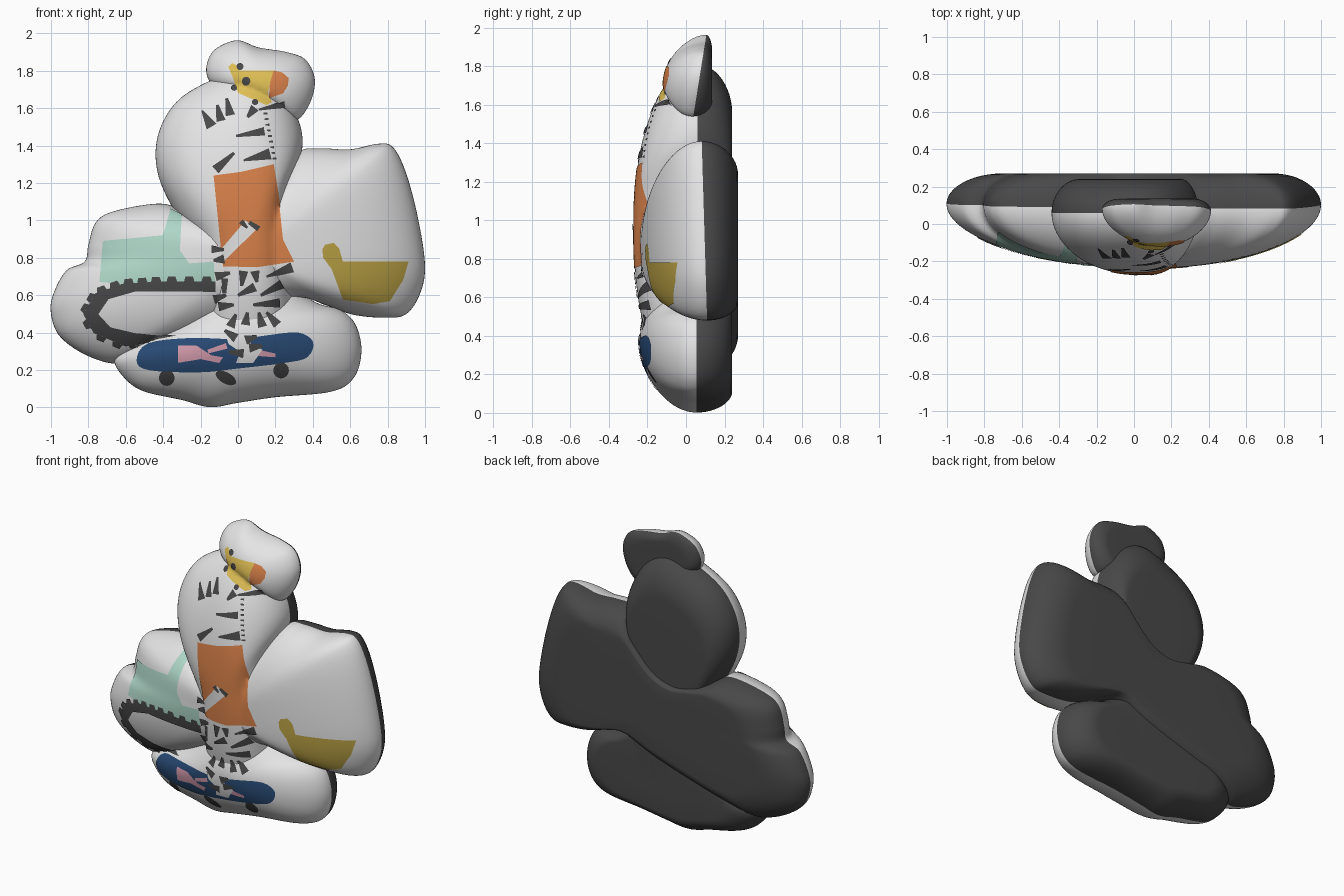
import bpy, bmesh, math
from mathutils import Vector
from mathutils.bvhtree import BVHTree

if "Cube" in bpy.data.objects:
    bpy.data.objects.remove(bpy.data.objects["Cube"])


def material(name, r, g, b):
    m = bpy.data.materials.new(name)
    m.diffuse_color = (r, g, b, 1)
    m.use_nodes = True
    m.node_tree.nodes["Principled BSDF"].inputs["Base Color"].default_value = m.diffuse_color
    return m


WHITE = material("white fabric", 0.78, 0.78, 0.78)
DARK = material("charcoal", 0.065, 0.065, 0.065)
ORANGE = material("orange", 0.69, 0.22, 0.068)
MINT = material("mint", 0.42, 0.67, 0.57)
YELLOW = material("yellow", 0.74, 0.52, 0.09)
MUSTARD = material("mustard", 0.50, 0.365, 0.06)
NAVY = material("navy", 0.022, 0.07, 0.18)
PINK = material("pink", 0.68, 0.34, 0.43)


def smooth_loop(pts, n=8):
    """Closed Catmull-Rom curve through the points."""
    out, k = [], len(pts)
    P = [Vector(p) for p in pts]
    for i in range(k):
        a, b, c, d = P[i - 1], P[i], P[(i + 1) % k], P[(i + 2) % k]
        for j in range(n):
            t = j / n
            out.append(0.5 * (2 * b + (c - a) * t + (2 * a - 5 * b + 4 * c - d) * t * t
                              + (3 * b - a - 3 * c + d) * t ** 3))
    return out


def finish(bm, name, mats):
    me = bpy.data.meshes.new(name)
    bm.to_mesh(me)
    for m in mats:
        me.materials.append(m)
    for p in me.polygons:
        p.use_smooth = True
    ob = bpy.data.objects.new(name, me)
    bpy.context.collection.objects.link(ob)
    return ob


cushions = []


def cushion(name, pts, centre, seam, front, back, tilt=0.0, power=2.0):
    """Padded shape: domed white front, flatter dark back, meeting at a seam."""
    loop, c = smooth_loop(pts), Vector(centre)
    k = len(loop)
    soft = loop[:]
    for _ in range(160):                                 # rounder outline for the inner rings
        soft = [(soft[i - 1] + soft[i] * 2 + soft[(i + 1) % k]) / 4 for i in range(k)]
    bm = bmesh.new()
    rings = []
    N, M = 26, 12

    def ring(r, dy, lean=1.0):
        w = min(r, 1) ** 3
        q = [c + (s.lerp(p, w) - c) * r for p, s in zip(loop, soft)]
        return [bm.verts.new((p.x, seam + lean * tilt * (p.y - c.y) + dy, p.y)) for p in q]

    for i in range(N - 1, -1, -1):                       # domed front down to the seam
        r = max(math.cos(i / N * math.pi / 2), 0.03)
        rings.append(ring(r, (front - seam) * math.sqrt(1 - r ** power)))
    flat = 0.74
    for i in range(1, M + 1):                            # rounded back edge
        a = i / M * math.pi / 2
        rings.append(ring(flat + (1 - flat) * math.cos(a),
                          (back - seam) * math.sin(a), 1 - math.sin(a)))
    rings.append(ring(0.4, back - seam, 0))
    for i in range(len(rings) - 1):
        for j in range(k):
            f = bm.faces.new((rings[i][j], rings[i][(j + 1) % k],
                              rings[i + 1][(j + 1) % k], rings[i + 1][j]))
            f.material_index = 0 if i < N - 1 else 1
    for rg, dy, mi in ((rings[0], front - seam, 0), (rings[-1], back - seam, 1)):
        v = bm.verts.new((c.x, seam + dy, c.y))
        for j in range(k):
            bm.faces.new((rg[j], rg[(j + 1) % k], v)).material_index = mi
    bmesh.ops.recalc_face_normals(bm, faces=bm.faces[:])
    cushions.append(BVHTree.FromBMesh(bm))
    return finish(bm, name, (WHITE, DARK))


def surface(x, z, lift):
    """Front-most cushion point at x, z, raised by lift."""
    best = None
    for t in cushions:
        co, n, _, _ = t.ray_cast(Vector((x, -2, z)), Vector((0, 1, 0)))
        if co and (best is None or co.y < best[0].y):
            best = (co, n)
    if best is None:
        return Vector((x, 0.08, z))
    co, n = best
    return co + (n if n.y < 0 else -n) * lift


def patch(name, shapes, mat, lift=0.004, step=0.02):
    """Thin printed shapes draped over the cushions."""
    bm = bmesh.new()
    for pts in shapes:
        bm.faces.new([bm.verts.new((p[0], 0, p[1])) for p in pts])
    xs = [v.co.x for v in bm.verts]
    zs = [v.co.z for v in bm.verts]
    for lo, hi, no in ((min(xs), max(xs), (1, 0, 0)), (min(zs), max(zs), (0, 0, 1))):
        for i in range(math.floor(lo / step), math.ceil(hi / step)):
            p = Vector(no) * (i * step + 0.00137)
            bmesh.ops.bisect_plane(bm, geom=bm.verts[:] + bm.edges[:] + bm.faces[:],
                                   plane_co=p, plane_no=no, dist=1e-5)
    bmesh.ops.triangulate(bm, faces=bm.faces[:])
    for v in bm.verts:
        v.co = surface(v.co.x, v.co.z, lift)
    for f in bm.faces:
        f.normal_update()
        if f.normal.y > 0:
            f.normal_flip()
    return finish(bm, name, (mat,))


def disc(x, z, rx, rz=None, n=16, turn=0.0):
    rz = rz or rx
    out = []
    for i in range(n):
        a, b = rx * math.cos(i * math.tau / n), rz * math.sin(i * math.tau / n)
        out.append((x + a * math.cos(turn) - b * math.sin(turn),
                    z + a * math.sin(turn) + b * math.cos(turn)))
    return out


def wedge(x1, z1, x2, z2, w1=0.015, w2=0.05):
    a, b = Vector((x1, z1)), Vector((x2, z2))
    s = Vector((z1 - z2, x2 - x1)).normalized() / 2
    return [a + s * w1, a - s * w1, b - s * w2, b + s * w2]


# Padded cushions
cushion("vehicle_cushion", [
    (-1, .5), (-.99, .6), (-.92, .73), (-.82, .78), (-.80, .87), (-.76, .99), (-.66, 1.05),
    (-.42, 1.09), (-.28, 1.05), (-.1, 1.0), (.08, 1.06), (.24, 1.24), (.33, 1.37), (.45, 1.385),
    (.6, 1.38), (.75, 1.41), (.83, 1.39), (.9, 1.25), (.965, 1.0), (1, .75), (.97, .6), (.9, .5),
    (.8, .48), (.62, .495), (.46, .55), (.34, .58), (.1, .46), (-.3, .33), (-.6, .25),
    (-.7, .24), (-.85, .30), (-.96, .39)], (.08, .8), .1, -.235, .27, -.03, 2.1)
cushion("torso_cushion", [
    (-.12, 1.76), (-.3, 1.66), (-.4, 1.53), (-.44, 1.38), (-.42, 1.22), (-.34, 1.05), (-.24, .9),
    (-.19, .7), (-.18, .5), (-.18, .28), (-.1, .12), (.05, .07), (.2, .12), (.29, .35), (.31, .6),
    (.31, .8), (.28, 1.0), (.29, 1.2), (.345, 1.4), (.31, 1.57), (.2, 1.74), (.05, 1.81)],
    (.06, .95), .06, -.27, .24, 0, 2.5)
cushion("board_cushion", [
    (-.66, .25), (-.6, .15), (-.5, .085), (-.3, .04), (-.15, .002), (0, .025), (.2, .055),
    (.5, .085), (.62, .16), (.66, .3), (.63, .44), (.55, .52), (.42, .56), (.26, .66), (.05, .74),
    (-.15, .64), (-.35, .44), (-.58, .33)], (.04, .38), .055, -.24, .24, 0, 2.0)
cushion("head_cushion", [
    (-.17, 1.8), (-.15, 1.88), (-.1, 1.93), (0, 1.963), (.11, 1.925), (.26, 1.9), (.36, 1.86),
    (.41, 1.76), (.39, 1.64), (.32, 1.54), (.24, 1.57), (.1, 1.62), (-.05, 1.69),
    (-.14, 1.73)], (.13, 1.74), .07, -.115, .135, .16, 2.3)

# Head print
patch("face_print", [[(-.05, 1.82), (-.03, 1.84), (0, 1.825), (.01, 1.8), (.19, 1.8), (.17, 1.73),
                      (.16, 1.68), (.18, 1.63), (.15, 1.615), (0, 1.68), (-.02, 1.75)]], YELLOW)
patch("nose_print", [[(.19, 1.8), (.235, 1.79), (.27, 1.76), (.265, 1.72), (.24, 1.68),
                      (.165, 1.655), (.17, 1.73)]], ORANGE)
patch("face_spots", [disc(.045, 1.745, .022), disc(.012, 1.82, .018), disc(-.02, 1.705, .016),
                     disc(.09, 1.63, .016)], DARK, .007)

# Shirt and arm
patch("shirt_print", [[(-.13, 1.24), (.02, 1.26), (.19, 1.3), (.22, 1.1), (.24, .9), (.3, .78),
                       (.1, .75), (-.08, .755), (-.1, .95)]], ORANGE)
patch("arm_print", [[(-.11, .81), (-.085, .85), (.04, 1.0), (.1, .955), (-.07, .785)]],
      WHITE, .006)
patch("arm_stripes", [wedge(.015, .995, .05, .96, .03, .012), wedge(.11, .955, .06, .99, .03, .02),
                      wedge(-.13, .785, -.07, .795), wedge(-.14, .845, -.07, .845, .04, .015)],
      DARK, .008)

# Tracked vehicle
patch("cab_print", [[(-.74, .67), (-.72, .89), (-.4, .92), (-.36, 1.06), (-.3, 1.03), (-.31, .84),
                     (-.26, .77), (-.13, .78), (-.12, .64), (-.4, .64)]], MINT)
track = [(-.12, .675), (-.4, .675), (-.62, .66), (-.76, .61), (-.825, .5), (-.77, .4), (-.6, .33),
         (-.33, .38)]
patch("track_print", [track + [(-.55, .4), (-.68, .43), (-.745, .5), (-.69, .58), (-.55, .62),
                               (-.12, .62)]], DARK, .006)
teeth = []
for a, b in zip(track[:-1], track[1:]):
    a, b = Vector(a), Vector(b)
    n = max(1, round((b - a).length / .085))
    d = (b - a).normalized()
    out = Vector((d.y, -d.x))
    for i in range(n):
        p = a.lerp(b, (i + .5) / n)
        teeth.append(wedge(*p, *(p + out * .025), .055, .04))
patch("track_teeth", teeth[:-2], DARK, .0065)
patch("bucket_print", [[(.45, .845), (.465, .87), (.51, .88), (.54, .85), (.56, .78), (.91, .78),
                        (.88, .68), (.81, .57), (.72, .555), (.56, .58), (.5, .74),
                        (.455, .8)]], MUSTARD)

# Board with wheels
patch("board_print", [smooth_loop([
    (-.54, .25), (-.48, .34), (-.25, .37), (0, .365), (.15, .385), (.32, .4), (.4, .35),
    (.37, .27), (.25, .24), (0, .21), (-.2, .19), (-.47, .2)], 4)], NAVY)
patch("board_pattern", [[(-.32, .33), (-.22, .33), (-.14, .28), (-.08, .27), (-.1, .24),
                         (-.2, .26), (-.32, .24)],
                        [(.06, .32), (.2, .29), (.2, .27), (.06, .28)],
                        wedge(-.16, .3, -.06, .33, .02, .03)], PINK, .006)
patch("board_wheels", [disc(-.38, .16, .042), disc(.23, .2, .042),
                       disc(-.065, .16, .06, .03, turn=-.5)], DARK)
patch("leg_print", [[(-.07, .4), (.08, .4), (.06, .35), (.13, .31), (.08, .24), (-.01, .24),
                     (.01, .3), (-.05, .34)]], WHITE, .007)

# Striped coat
patch("coat_stripes", [
    wedge(-.19, 1.585, -.14, 1.5, .01, .06), wedge(-.11, 1.615, -.09, 1.53),
    wedge(-.06, 1.65, -.04, 1.56), wedge(.05, 1.55, .09, 1.60),
    wedge(.11, 1.59, .25, 1.62, .01, .04),
    wedge(-.01, 1.45, .14, 1.475, .012, .045), wedge(.03, 1.32, .17, 1.355, .01, .06),
    wedge(-.02, 1.36, -.12, 1.27), wedge(.02, .65, .03, .73), wedge(.10, .67, .09, .73),
    wedge(.15, .70, .29, .75, .01, .055), wedge(.0, .6, .09, .645), wedge(.12, .6, .23, .66),
    wedge(.08, .55, .22, .56), wedge(.15, .51, .21, .44), wedge(.11, .51, .13, .43),
    wedge(.05, .51, .04, .44), wedge(-.01, .50, -.04, .43), wedge(-.02, .55, -.1, .54),
    wedge(-.06, .6, -.13, .58), wedge(-.07, .69, -.07, .61, .04, .02),
    wedge(-.04, .72, -.12, .7)], DARK, .006)
patch("mane_ticks", [wedge(.135 + i * .006, 1.57 - i * .03, .155 + i * .006, 1.57 - i * .03,
                           .008, .012) for i in range(9)], DARK, .005)
patch("leg_stripes", [wedge(-.07, .41, -.01, .37), wedge(.1, .38, .04, .36),
                      wedge(.13, .33, .06, .32), wedge(-.05, .3, .03, .29)], DARK, .009)
